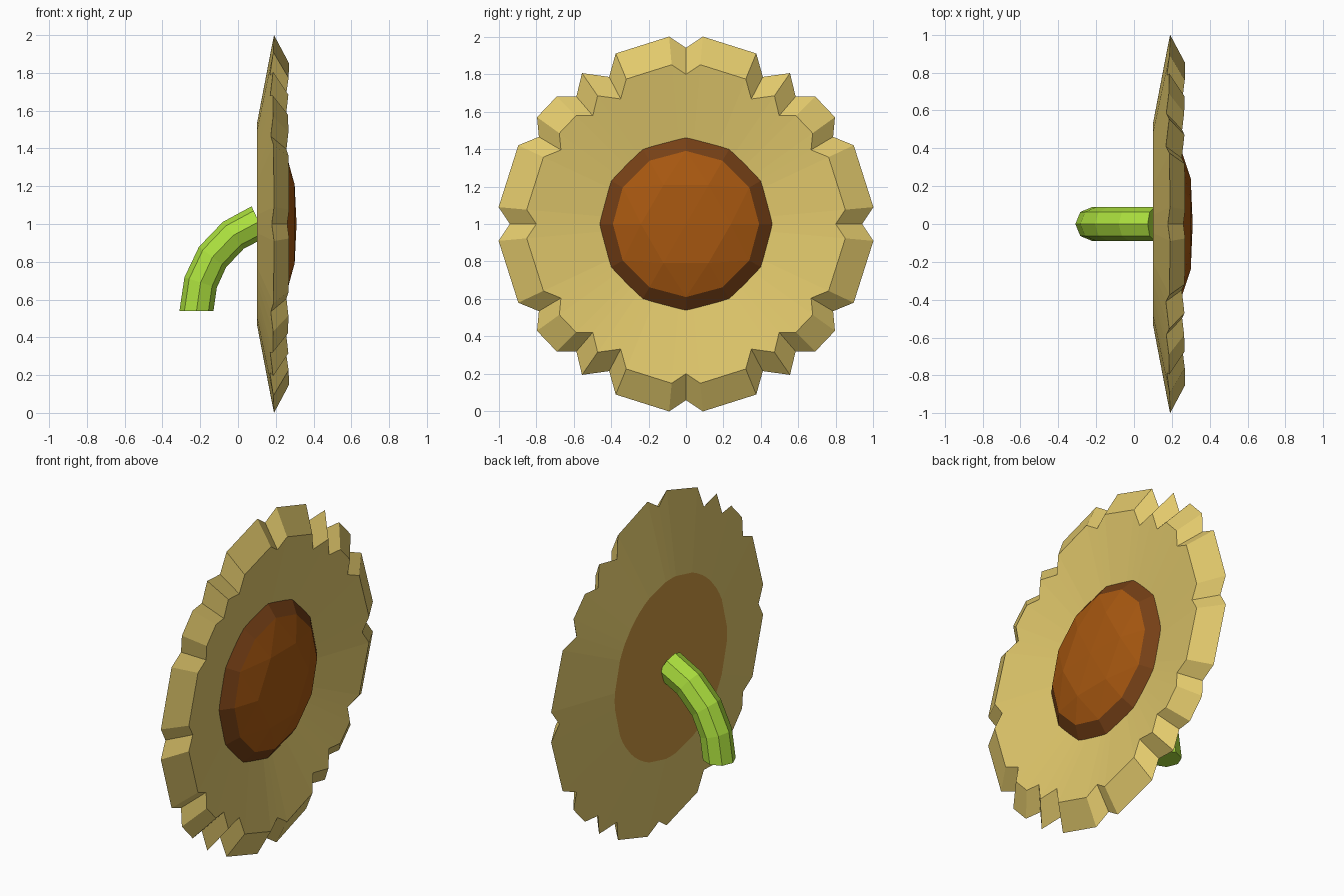
import bpy, math
from mathutils import Vector

if "Cube" in bpy.data.objects:
    bpy.data.objects.remove(bpy.data.objects["Cube"])


def material(name, rgb):
    lin = [((c / 255 + 0.055) / 1.055) ** 2.4 for c in rgb] + [1]
    m = bpy.data.materials.new(name)
    m.use_nodes = True
    m.diffuse_color = lin
    m.node_tree.nodes["Principled BSDF"].inputs["Base Color"].default_value = lin
    return m


yellow = material("petal yellow", (226, 201, 108))
tan = material("back tan", (204, 150, 65))
orange = material("seed orange", (168, 88, 16))
brown = material("seed rim brown", (118, 64, 22))
green = material("stem green", (172, 224, 62))


def build(name, verts, faces, mats, indices):
    me = bpy.data.meshes.new(name)
    me.from_pydata([tuple(v) for v in verts], [], faces)
    for m in mats:
        me.materials.append(m)
    me.polygons.foreach_set("material_index", indices)
    me.update()
    ob = bpy.data.objects.new(name, me)
    bpy.context.collection.objects.link(ob)
    return ob


def loft(name, rings, mats, bands, start_cap=None, end_cap=None):
    """Join equal rings; bands gives the material of each strip."""
    n = len(rings[0])
    verts = [v for r in rings for v in r]
    faces, idx = [], []
    for k, mat in enumerate(bands):
        for i in range(n):
            j = (i + 1) % n
            faces.append((k * n + i, k * n + j, (k + 1) * n + j, (k + 1) * n + i))
            idx.append(mat)
    if start_cap is not None:
        faces.append(tuple(reversed(range(n))))
        idx.append(start_cap)
    if end_cap is not None:
        faces.append(tuple(range(len(verts) - n, len(verts))))
        idx.append(end_cap)
    return build(name, verts, faces, mats, idx)


# Petal outline: one quarter, mirrored to all four
quarter = [(0, .94), (.09, 1), (.375, .91), (.41, .785), (.555, .805), (.585, .68),
           (.69, .68), (.795, .57), (.785, .465), (.895, .42), (1, .09), (.94, 0)]
half = quarter + [(y, -z) for y, z in quarter[-2::-1]]
outline = half + [(-y, z) for y, z in half[-2:0:-1]]
outline.reverse()  # counter-clockwise seen from the flower face


def ring_at(radius, x):
    out = []
    for y, z in outline:
        d = math.hypot(y, z)
        out.append(Vector((x, y / d * radius, 1 + z / d * radius)))
    return out


def cone_ring(scale, x0, r0, slope):
    return [Vector((x0 + slope * (math.hypot(y, z) * scale - r0), y * scale, 1 + z * scale))
            for y, z in outline]


# Petal dish: flat back, flared outside, bevelled rim, dished front
loft("petals",
     [ring_at(.53, .10), cone_ring(1, .19, 1, .19), cone_ring(.85, .27, .85, .18),
      ring_at(.42, .19)],
     [yellow, tan], [0, 0, 0], start_cap=1, end_cap=0)

# Seed head: steep dark rim with a faceted dome
def circle(radius, x, n):
    return [Vector((x, radius * math.cos(a), 1 + radius * math.sin(a)))
            for a in (math.tau * i / n for i in range(n))]


loft("seed_rim", [circle(.47, .19, 12), circle(.39, .25, 12)],
     [brown], [0], start_cap=0)

verts = circle(.39, .25, 12) + circle(.24, .30, 6) + [Vector((.31, 0, 1))]
faces = []
for i in range(6):
    a, b, c = 2 * i, 2 * i + 1, (2 * i + 2) % 12
    p, q = 12 + i, 12 + (i + 1) % 6
    faces += [(a, b, p), (b, q, p), (b, c, q), (p, q, 18)]
build("seed_dome", verts, faces, [orange], [0] * len(faces))

# Stem: octagonal tube bending down behind the flower
path = [(-.22, .54, 0), (-.198, .69, 18), (-.135, .825, 37), (-.025, .94, 52), (.11, 1.012, 65)]
rings = []
for x, z, lean in path:
    t = math.radians(lean)
    side = Vector((math.cos(t), 0, -math.sin(t)))
    ring = []
    for i in range(8):
        a = math.tau * i / 8
        ring.append(Vector((x, 0, z)) + side * (.09 * math.cos(a)) + Vector((0, .09 * math.sin(a), 0)))
    rings.append(ring)
loft("stem", rings, [green], [0] * (len(rings) - 1), start_cap=0, end_cap=0)
